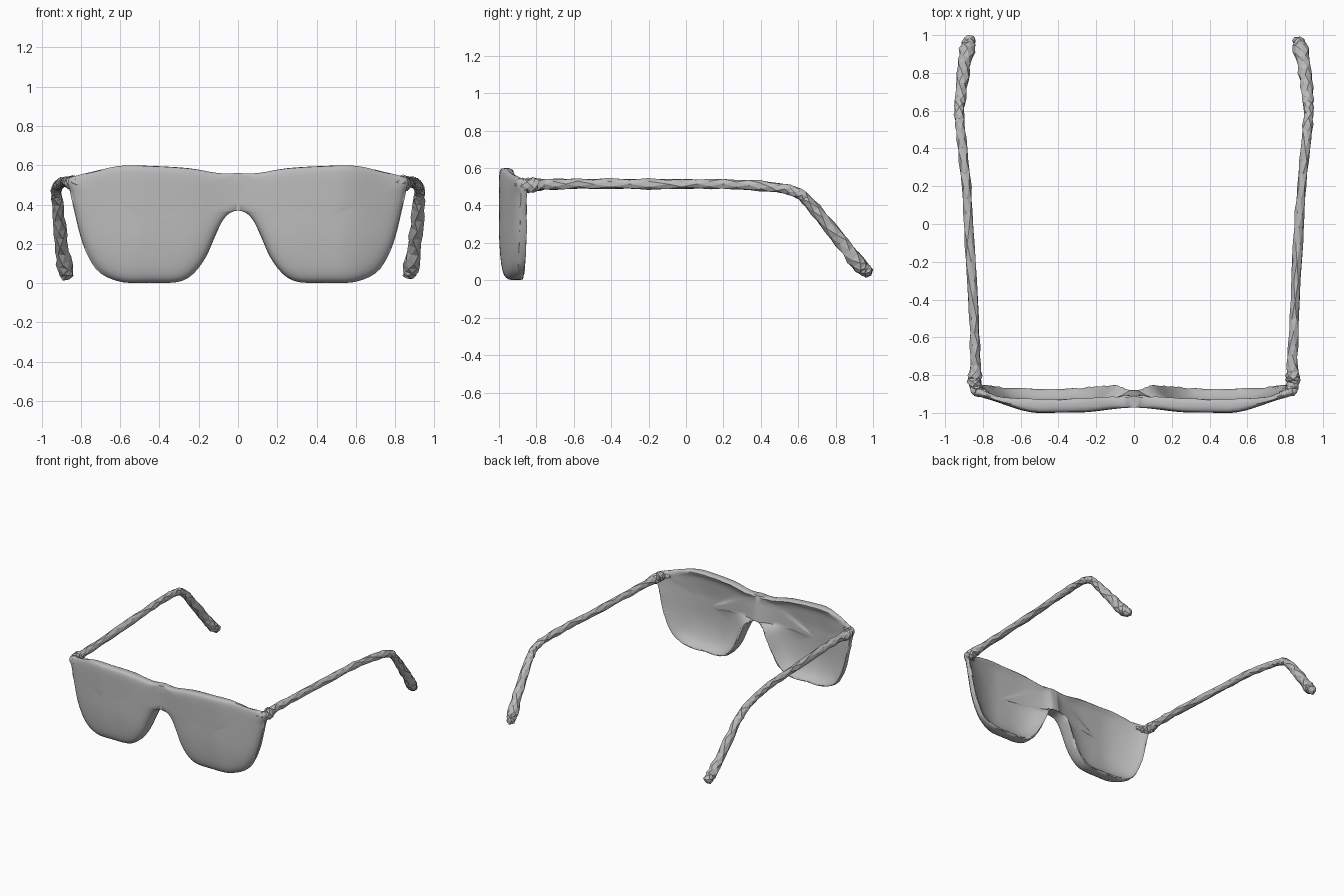
import bpy, bmesh, math, random
from mathutils import Vector

if "Cube" in bpy.data.objects:
    bpy.data.objects.remove(bpy.data.objects["Cube"])

random.seed(4)
grey = bpy.data.materials.new("plain_grey")
grey.diffuse_color = (0.5, 0.5, 0.5, 1)
grey.use_nodes = True
grey.node_tree.nodes["Principled BSDF"].inputs["Base Color"].default_value = grey.diffuse_color


def spline(pts, n):
    """Catmull-Rom resampling of an open path, n steps per span."""
    p = [Vector(q) for q in pts]
    p = [2 * p[0] - p[1]] + p + [2 * p[-1] - p[-2]]
    out = []
    for i in range(1, len(p) - 2):
        a, b, c, d = p[i - 1:i + 3]
        for k in range(n):
            t = k / n
            out.append(0.5 * (2 * b + (c - a) * t + (2 * a - 5 * b + 4 * c - d) * t * t
                              + (3 * b - a - 3 * c + d) * t ** 3))
    return out + [p[-2]]


def interp(x, table):
    for (x0, y0), (x1, y1) in zip(table, table[1:]):
        if x <= x1:
            t = max(0, (x - x0) / (x1 - x0))
            return y0 + (y1 - y0) * t * t * (3 - 2 * t)
    return table[-1][1]


def finish(bm, name):
    bmesh.ops.recalc_face_normals(bm, faces=bm.faces)
    me = bpy.data.meshes.new(name)
    bm.to_mesh(me)
    bm.free()
    me.materials.append(grey)
    ob = bpy.data.objects.new(name, me)
    bpy.context.collection.objects.link(ob)
    return ob


# Front frame: half outline as (x, z, rear rim y), mirrored at the bridge
outline = [(0, .56, -.91), (.1, .56, -.92), (.25, .585, -.93), (.45, .597, -.935), (.6, .597, -.93),
           (.74, .567, -.915), (.83, .545, -.875), (.865, .525, -.85), (.852, .45, -.85),
           (.832, .36, -.85), (.8, .23, -.852), (.76, .13, -.855), (.7, .05, -.865), (.59, .005, -.87),
           (.45, .002, -.875), (.31, .005, -.87), (.23, .045, -.862), (.165, .13, -.857),
           (.12, .23, -.852), (.08, .315, -.852), (.04, .358, -.87), (0, .37, -.88)]
loop = spline(outline, 3)
loop += [Vector((0, z, -.88 - .03 * (z - .37) / .19)) for z in (.41, .46, .51)]
n_loop = len(loop)
centre = Vector((.46, .33))


def front_y(x, z):
    y = interp(x, [(0, -.972), (.3, -.998), (.5, -1), (.88, -.91)])
    if z < .28:
        y += .025 * ((.28 - z) / .28) ** 2
    return y


# Rings: (scale toward lens centre, blend front surface -> rear rim, edge rounding)
rings = [(.2, 0, 0), (.4, 0, 0), (.6, 0, 0), (.75, 0, 0), (.85, 0, .002), (.92, 0, .007),
         (.965, 0, .016), (.99, 0, .03), (1, .45, 0), (1, .8, 0), (.985, .97, 0), (.96, 1, 0),
         (.925, .9, 0), (.87, .7, 0), (.8, .56, 0), (.7, .45, 0), (.55, .36, 0), (.4, .31, 0),
         (.2, .28, 0)]
bm = bmesh.new()
grid = []
for s, blend, off in rings:
    ring = []
    for v in loop:
        p = centre + (Vector((v.x, v.y)) - centre) * s
        near = max(0, 1 - v.x / .12)  # closeness to the bridge
        soft = off * (1 - near) * (.45 if v.y > .5 else 1)
        b = blend
        if s == 1:
            b += near * (round(blend) - blend)
        elif blend:
            b += near * .12 * (1 - blend)
        rim = v.z + (-.88 - v.z) * min(1, (1 - s) * 2.5)
        y0 = front_y(p.x, p.y)
        wob = random.uniform(-.004, .004) if .9 < s and blend and v.x > .03 else 0
        ring.append(bm.verts.new((max(0, p.x), y0 + (rim - y0) * b + soft + wob, p.y)))
    grid.append(ring)
for r0, r1 in zip(grid, grid[1:]):
    for i in range(n_loop):
        j = (i + 1) % n_loop
        if max(abs(v.co.x) for v in (r0[i], r0[j], r1[i], r1[j])) < 1e-4:
            continue  # leave the bridge seam open
        bm.faces.new((r0[i], r0[j], r1[j], r1[i]))
for ring in (grid[0], grid[-1]):
    y = sum(v.co.y for v in ring) / n_loop
    hub = bm.verts.new((centre.x, y, centre.y))
    for i in range(n_loop):
        bm.faces.new((ring[i], ring[(i + 1) % n_loop], hub))
frame = finish(bm, "front_frame")
mod = frame.modifiers.new("mirror", 'MIRROR')
mod.use_clip = True
mod.merge_threshold = .001
bpy.context.view_layer.objects.active = frame
frame.select_set(True)
bpy.ops.object.modifier_apply(modifier="mirror")
bpy.ops.object.shade_smooth_by_angle(angle=math.radians(45))

# Temple arms: lumpy faceted tubes sweeping out of the frame corner and bending down at the ear
arm_path = [(.77, -.905, .52), (.825, -.885, .512), (.843, -.83, .508), (.838, -.75, .514),
            (.848, -.5, .515), (.868, -.1, .515), (.888, .2, .515), (.912, .45, .5),
            (.925, .58, .473), (.92, .66, .415), (.905, .8, .245), (.883, .92, .095), (.87, .975, .04)]
radii = [(-.905, .018), (-.885, .034), (-.83, .04), (-.74, .029), (.45, .027), (.6, .029), (.8, .036),
         (.93, .042), (.98, .032)]


def build_arm(side, name):
    bm = bmesh.new()
    pts = spline(arm_path, 4)
    prev, sides = None, 6
    for i, p in enumerate(pts):
        d = (pts[min(i + 1, len(pts) - 1)] - pts[max(i - 1, 0)]).normalized()
        u = d.cross(Vector((0, 0, 1))).normalized()
        w = u.cross(d)
        r = interp(p.y, radii)
        ring = []
        for k in range(sides):
            a = math.tau * (k + .5 * (i % 2)) / sides
            q = p + (u * math.cos(a) * .97 + w * math.sin(a)) * r * random.uniform(.84, 1.14)
            q += d * random.uniform(-.006, .006)
            ring.append(bm.verts.new((q.x * side, q.y, q.z)))
        if prev:
            # staggered rings joined by triangles
            for k in range(sides):
                m = (k + 1) % sides
                if i % 2:
                    bm.faces.new((prev[k], prev[m], ring[k]))
                    bm.faces.new((prev[m], ring[m], ring[k]))
                else:
                    bm.faces.new((prev[k], ring[m], ring[k]))
                    bm.faces.new((prev[k], prev[m], ring[m]))
        else:
            bm.faces.new(ring)
        prev = ring
    tip = pts[-1] + Vector((0, .016, -.014))
    hub = bm.verts.new((tip.x * side, tip.y, tip.z))
    for k in range(sides):
        bm.faces.new((prev[k], prev[(k + 1) % sides], hub))
    return finish(bm, name)


build_arm(1, "right_arm")
build_arm(-1, "left_arm")
